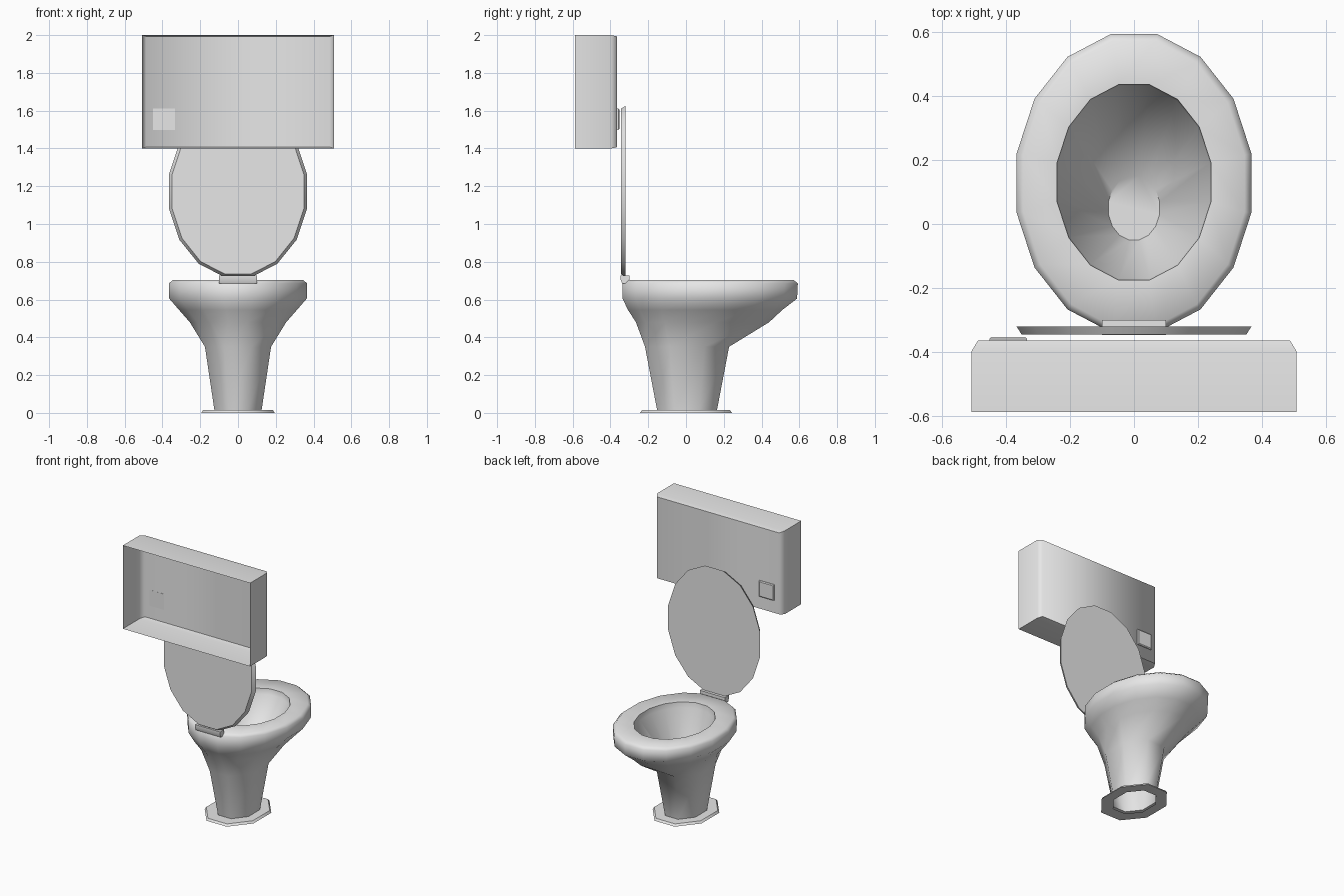
import bpy, bmesh, math
from mathutils import Matrix, Vector

cube = bpy.data.objects.get("Cube")
if cube:
    bpy.data.objects.remove(cube, do_unlink=True)

ceramic = bpy.data.materials.new("white_ceramic")
ceramic.use_nodes = True
colour = (0.8, 0.8, 0.8, 1)
ceramic.diffuse_color = colour
ceramic.node_tree.nodes["Principled BSDF"].inputs["Base Color"].default_value = colour


def oval(z, half_x, y0, y1, sides=16):
    """Oval of 16 points; with 8 sides, neighbours share a corner."""
    step = math.tau / sides
    fit = math.cos(step / 2)
    cy, half_y = (y0 + y1) / 2, (y1 - y0) / 2
    points = []
    for i in range(16):
        a = step * (i * sides // 16 + 0.5)
        points.append(Vector((half_x / fit * math.cos(a), cy + half_y / fit * math.sin(a), z)))
    return points


def rect(z, x0, x1, y0, y1):
    return [Vector(p) for p in ((x0, y0, z), (x1, y0, z), (x1, y1, z), (x0, y1, z))]


def loft(name, loops, cap_start=False, cap_end=True, upright=False, angle=30):
    """Skin a stack of loops; upright turns the stacking axis to face +y."""
    bm = bmesh.new()
    rows = [[bm.verts.new(p) for p in loop] for loop in loops]
    n = len(rows[0])
    for low, high in zip(rows, rows[1:]):
        for i in range(n):
            j = (i + 1) % n
            bm.faces.new((low[i], low[j], high[j], high[i]))
    if cap_start:
        bm.faces.new(rows[0][::-1])
    if cap_end:
        bm.faces.new(rows[-1])
    bmesh.ops.remove_doubles(bm, verts=bm.verts, dist=0.0005)
    if upright:
        bm.transform(Matrix.Rotation(-math.pi / 2, 4, "X"))
    mesh = bpy.data.meshes.new(name)
    bm.to_mesh(mesh)
    bm.free()
    mesh.materials.append(ceramic)
    obj = bpy.data.objects.new(name, mesh)
    bpy.context.collection.objects.link(obj)
    bpy.ops.object.select_all(action="DESELECT")
    obj.select_set(True)
    bpy.context.view_layer.objects.active = obj
    bpy.ops.object.shade_smooth_by_angle(angle=math.radians(angle))
    return obj


# Foot plate, pedestal, rim and basin in one skin, hollow underneath
loft("bowl", [
    oval(0, 0.125, -0.153, 0.164, 8),
    oval(0, 0.195, -0.243, 0.243, 8),
    oval(0.015, 0.185, -0.233, 0.233, 8),
    oval(0.015, 0.125, -0.153, 0.164, 8),
    oval(0.35, 0.175, -0.217, 0.228, 8),
    oval(0.48, 0.255, -0.265, 0.44),
    oval(0.545, 0.312, -0.307, 0.51),
    oval(0.605, 0.364, -0.336, 0.588),
    oval(0.685, 0.366, -0.337, 0.592),
    oval(0.704, 0.345, -0.318, 0.57),
    oval(0.70, 0.24, -0.175, 0.435),
    oval(0.66, 0.236, -0.17, 0.43),
    oval(0.36, 0.08, -0.05, 0.15),
], angle=55)

# Raised lid, wider on the side facing the bowl
loft("lid", [
    oval(-0.345, 0.35, -1.61, -0.735),
    oval(-0.32, 0.366, -1.625, -0.72),
], cap_start=True, upright=True)

# Hinge block between lid and rim
loft("hinge", [
    rect(0.685, -0.1, 0.1, -0.338, -0.318),
    rect(0.705, -0.1, 0.1, -0.346, -0.3),
    rect(0.727, -0.1, 0.1, -0.346, -0.3),
], cap_start=True)

# Cistern shell, open on the wall side
loft("cistern", [
    rect(-0.587, -0.507, 0.507, -2, -1.4),
    rect(-0.397, -0.507, 0.507, -2, -1.4),
    rect(-0.364, -0.487, 0.487, -1.993, -1.407),
], upright=True, angle=65)

# Flush button
loft("flush_button", [
    rect(-0.365, -0.451, -0.333, -1.611, -1.497),
    rect(-0.358, -0.451, -0.333, -1.611, -1.497),
    rect(-0.353, -0.445, -0.339, -1.605, -1.503),
], cap_start=True, upright=True)
